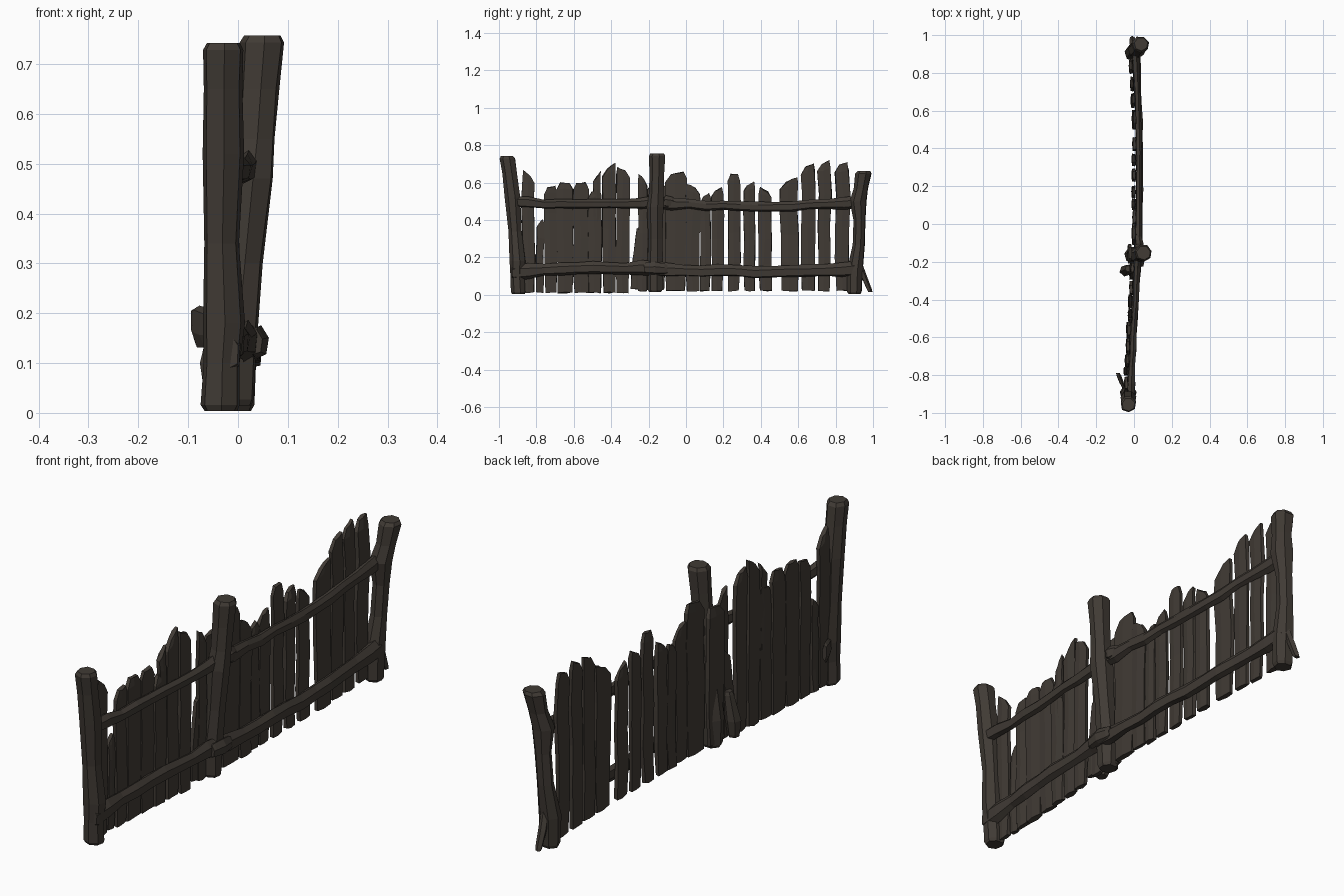
import bpy, bmesh, math, random
from mathutils import Vector

if "Cube" in bpy.data.objects:
    bpy.data.objects.remove(bpy.data.objects["Cube"])

random.seed(7)
wood = bpy.data.materials.new("dark weathered wood")
wood.diffuse_color = (0.052, 0.043, 0.035, 1)
wood.use_nodes = True
wood.node_tree.nodes["Principled BSDF"].inputs["Base Color"].default_value = wood.diffuse_color


def jit(a):
    return random.uniform(-a, a)


def loft(name, rings):
    """Skin a list of equally sized point rings and cap both ends."""
    bm = bmesh.new()
    vs = [[bm.verts.new(p) for p in r] for r in rings]
    n = len(vs[0])
    for a, b in zip(vs, vs[1:]):
        for i in range(n):
            j = (i + 1) % n
            bm.faces.new((a[i], a[j], b[j], b[i]))
    bm.faces.new(vs[0][::-1])
    bm.faces.new(vs[-1])
    bmesh.ops.recalc_face_normals(bm, faces=bm.faces)
    me = bpy.data.meshes.new(name)
    bm.to_mesh(me)
    bm.free()
    me.materials.append(wood)
    ob = bpy.data.objects.new(name, me)
    bpy.context.collection.objects.link(ob)
    return ob


def log(name, path, sides=7, rough=0.1, flat=1.0):
    """Rough faceted log through (x, y, z, radius) points with chamfered ends."""
    pts = [Vector(p[:3]) for p in path]
    rad = [p[3] for p in path]
    d0, d1 = (pts[1] - pts[0]).normalized(), (pts[-1] - pts[-2]).normalized()
    pts = [pts[0], pts[0] + d0 * 0.012] + pts[1:-1] + [pts[-1] - d1 * 0.014, pts[-1]]
    rad = [rad[0] * 0.85, rad[0]] + rad[1:-1] + [rad[-1], rad[-1] * 0.8]
    upright = abs((pts[-1] - pts[0]).normalized().z) > 0.6
    shape = [1 + jit(rough) for _ in range(sides)]
    rings = []
    for p, r in zip(pts, rad):
        ring = []
        for i in range(sides):
            a = math.tau * (i + 0.3) / sides
            k = r * shape[i] * (1 + jit(rough * 0.6))
            c, s = math.cos(a) * k * flat, math.sin(a) * k
            ring.append(p + (Vector((c, s, 0)) if upright else Vector((c, 0, s))))
        rings.append(ring)
    return loft(name, rings)


def centre_x(y):
    """Gentle sideways bow of the fence line."""
    line = [(-1, -.035), (-.8, -.03), (-.5, -.012), (-.3, 0), (0, .013),
            (.3, .013), (.6, .01), (.9, -.005), (1.1, -.01)]
    for (a, xa), (b, xb) in zip(line, line[1:]):
        if y <= b:
            return xa + (xb - xa) * (y - a) / (b - a)
    return line[-1][1]


def plank(name, y0, y1, top, slant=0.0, bottom=0.02, x=None, lean=0.0):
    """Split board: uneven edges and a chipped, slanted top."""
    yc, w = (y0 + y1) / 2, (y1 - y0) / 2
    x = centre_x(yc) - 0.012 + jit(0.003) if x is None else x
    t = 0.011
    rings = []
    h = top - bottom
    for f in (0, 0.25, 0.5, 0.75, 0.94, 1):
        end = f == 1
        k = 0.6 if end else (0.9 if f == 0 else 1.0)
        off = slant * w * 0.4 if end else jit(0.004)
        dx, cy = jit(0.003), yc + off + lean * f
        ring = []
        for sx, sy in ((-.7, -1), (.7, -1), (1, -.1), (.7, 1), (-.7, 1), (-1, .15)):
            z = bottom + h * f + jit(0.004)
            if f > 0.9:
                z += slant * sy * 0.02 - abs(slant) * 0.012
            ring.append((x + dx + sx * t * (0.8 if end else 1),
                         cy + sy * w * k + jit(0.003), z))
        rings.append(ring)
    return loft(name, rings)


# Three leaning posts
log("left_post", [(-.035, -.895, .004, .042), (-.033, -.90, .1, .040), (-.028, -.90, .18, .046),
                  (-.033, -.912, .34, .038), (-.030, -.925, .52, .044), (-.030, -.942, .65, .042),
                  (-.029, -.956, .742, .044)], 7, .07)
log("middle_post", [(-.005, -.165, .015, .041), (-.005, -.165, .13, .045), (.012, -.163, .30, .040),
                    (.028, -.163, .47, .047), (.037, -.158, .55, .040), (.044, -.156, .65, .042),
                    (.052, -.154, .757, .047)], 7, .07)
log("right_post", [(-.005, .902, .004, .040), (-.005, .905, .13, .044), (.003, .925, .27, .033),
                   (.010, .928, .40, .034), (.016, .922, .50, .045), (.028, .937, .57, .040),
                   (.038, .952, .662, .045)], 7, .07)

# Boards: y start, y end, top height, top slant
boards = [
    (-.875, -.81, .66, -.8), (-.80, -.76, .40, .6), (-.757, -.69, .58, .2), (-.69, -.605, .60, 0),
    (-.605, -.52, .60, .1), (-.522, -.45, .56, .3), (-.447, -.375, .70, .9), (-.375, -.305, .68, -.4),
    (-.255, -.205, .64, -.7), (-.112, 0, .655, .4), (0, .075, .59, -.6), (.075, .13, .54, .5),
    (.135, .20, .57, .5), (.225, .29, .645, 0), (.31, .37, .60, .4), (.39, .46, .57, -.6),
    (.505, .60, .625, .7), (.617, .69, .70, .5), (.707, .775, .715, .5), (.80, .873, .705, .3)]
for i, (a, b, top, sl) in enumerate(boards):
    plank(f"board_{i + 1:02d}", a, b, top, sl, 0.012 if a < -.3 else 0.022)

# Splinter, leaning half board and filler boards around the posts
plank("splinter_board", -.492, -.455, .655, .8, .3, x=-.02)
plank("leaning_board", -.30, -.245, .40, .8, .03, x=-.015, lean=.04)
plank("post_backing_board", -.21, -.11, .60, .3, .03, x=-.022)
log("broken_stump", [(-.045, -.25, .03, .026), (-.045, -.245, .10, .032),
                     (-.03, -.235, .22, .022)], 6, .12)

# Cross rails, each bay bowing a little between its posts
def rail(name, y0, y1, z0, zm, z1, r, steps=9):
    path = []
    for i in range(steps + 1):
        f = i / steps
        y = y0 + (y1 - y0) * f
        z = z0 * (1 - f) + z1 * f + (zm - (z0 + z1) / 2) * 4 * f * (1 - f)
        fat = 1.25 if i in (0, 1, steps - 1, steps) else 1
        path.append((centre_x(y) + .014 + jit(.002), y, z + jit(.005), r * fat * (1 + jit(.08))))
    return log(name, path, 6, .12, 0.62)


rail("upper_rail_left", -.93, -.15, .50, .487, .50, .027)
rail("upper_rail_right", -.17, .94, .50, .475, .505, .026, 12)
rail("lower_rail_left", -.93, -.15, .125, .145, .145, .032)
rail("lower_rail_right", -.20, .93, .14, .125, .145, .032, 12)

# Knots where the rails pass the middle post
log("lower_post_knot", [(.034, -.225, .14, .032), (.042, -.165, .14, .036),
                        (.034, -.10, .135, .032)], 6, .12, .6)
log("upper_post_knot", [(.030, -.115, .50, .034), (.022, -.06, .495, .028)], 6, .12, .7)

# Broken rail end behind the left bay and loose stake by the right post
log("broken_rail_end", [(-.04, -.89, .165, .036), (-.065, -.84, .17, .042),
                        (-.085, -.79, .178, .044)], 6, .1, .3)
log("loose_stake", [(-.01, .985, .015, .015), (-.008, .955, .09, .018),
                    (-.002, .925, .17, .018)], 5, .1)
